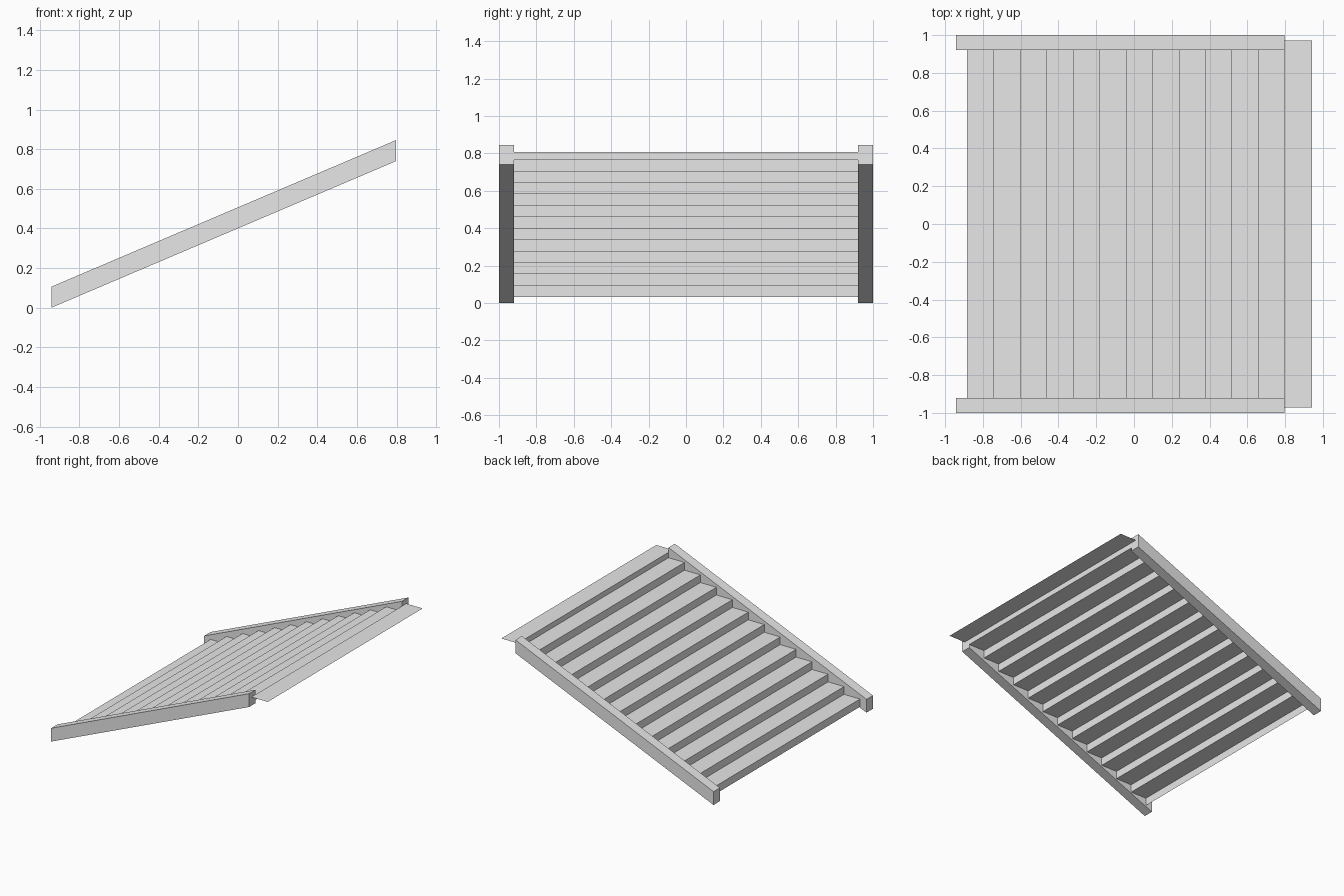
import bpy

cube = bpy.data.objects.get("Cube")
if cube:
    bpy.data.objects.remove(cube, do_unlink=True)

grey = bpy.data.materials.new("light_grey")
grey.use_nodes = True
grey.diffuse_color = (0.8, 0.8, 0.8, 1)
grey.node_tree.nodes["Principled BSDF"].inputs["Base Color"].default_value = (0.8, 0.8, 0.8, 1)


def extrude_profile(name, profile, y0, y1, solid):
    """Sweep an x-z profile along y, as an open sheet or a capped solid."""
    n = len(profile)
    verts = [(x, y, z) for y in (y0, y1) for x, z in profile]
    faces = [(i, (i + 1) % n, (i + 1) % n + n, i + n)
             for i in range(n if solid else n - 1)]
    if solid:
        faces += [tuple(reversed(range(n))), tuple(range(n, 2 * n))]
    mesh = bpy.data.meshes.new(name)
    mesh.from_pydata(verts, [], faces)
    mesh.materials.append(grey)
    obj = bpy.data.objects.new(name, mesh)
    bpy.context.collection.objects.link(obj)
    return obj


LOW, HIGH = -0.942, 0.798       # stringer ends along x
INNER, OUTER = 0.92, 1.0        # stringer faces along y
STEPS, START, BASE = 12, -0.885, 0.032
GOING, RISE = (HIGH - START) / STEPS, 0.0611
LANDING_Z = 0.808

# Sloping side stringers with plumb-cut ends
stringer = [(LOW, 0), (HIGH, 0.74), (HIGH, 0.846), (LOW, 0.106)]
extrude_profile("left_stringer", stringer, INNER, OUTER, True)
extrude_profile("right_stringer", stringer, -OUTER, -INNER, True)

# Folded sheet of risers and treads, ending in a shorter top riser
steps = [(START, BASE)]
for i in range(STEPS):
    z = BASE + RISE * (i + 1)
    steps += [(START + GOING * i, z), (START + GOING * (i + 1), z)]
steps.append((HIGH, LANDING_Z))
extrude_profile("steps", steps, -INNER, INNER, False)

# Wider landing sheet at the top
extrude_profile("landing", [(HIGH, LANDING_Z), (0.942, LANDING_Z)], -0.972, 0.972, False)
